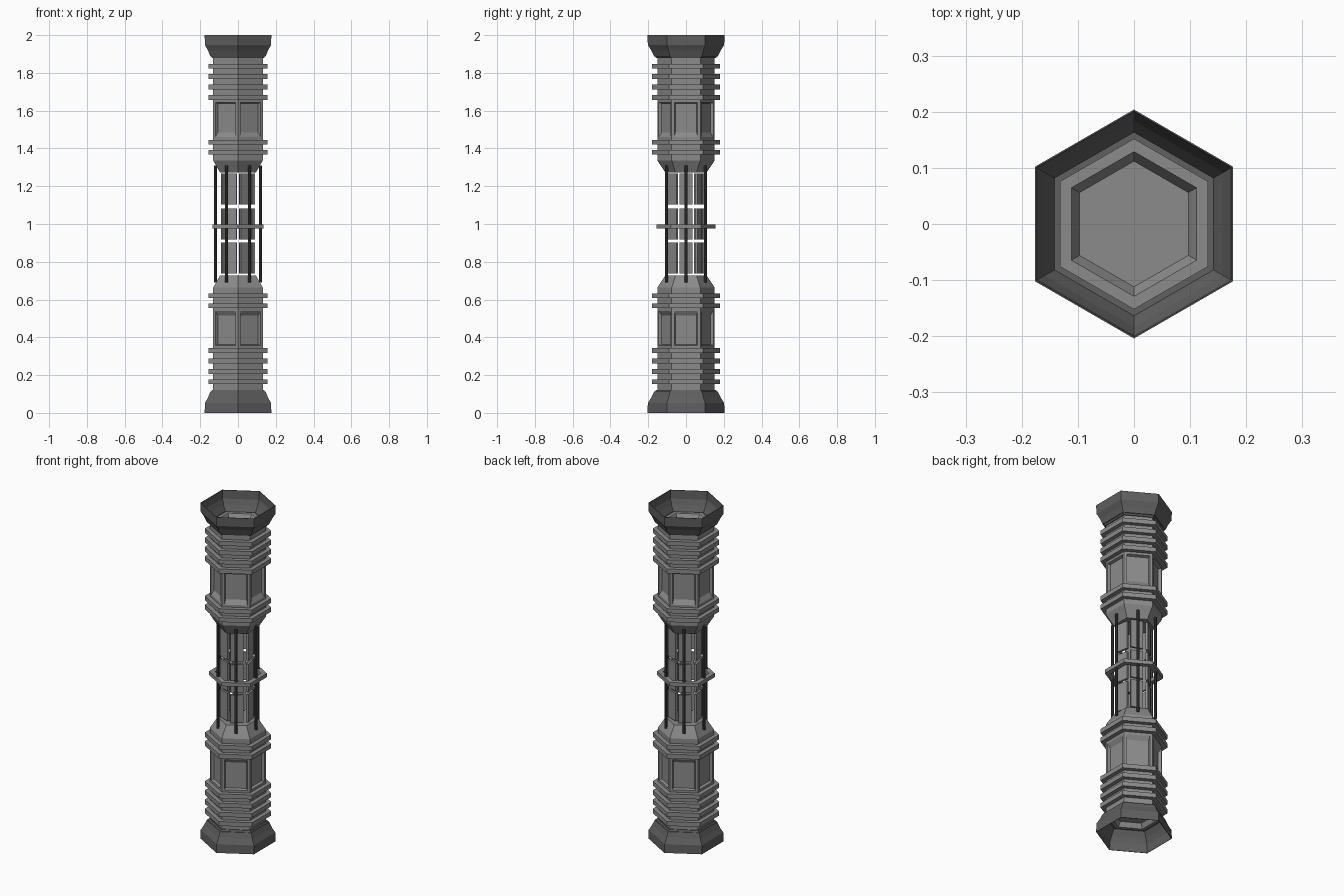
import bpy, bmesh, math
from mathutils import Matrix, Vector

if "Cube" in bpy.data.objects:
    bpy.data.objects.remove(bpy.data.objects["Cube"])


def material(name, v):
    m = bpy.data.materials.new(name)
    m.diffuse_color = (v, v, v, 1)
    m.use_nodes = True
    m.node_tree.nodes["Principled BSDF"].inputs["Base Color"].default_value = m.diffuse_color
    return m


BODY = material("mid grey metal", 0.26)
DARK = material("dark grey metal", 0.115)
ROD = material("charcoal metal", 0.06)


def finish(bm, name, mat):
    bmesh.ops.recalc_face_normals(bm, faces=bm.faces[:])
    me = bpy.data.meshes.new(name)
    bm.to_mesh(me)
    bm.free()
    me.materials.append(mat)
    ob = bpy.data.objects.new(name, me)
    bpy.context.collection.objects.link(ob)
    return ob


def hex_lathe(profile, closed):
    """Six-sided sweep of (radius, z) points, corners on +-y."""
    bm = bmesh.new()
    rings = []
    for r, z in profile:
        rings.append([bm.verts.new((r * math.cos(math.radians(30 + 60 * i)),
                                    r * math.sin(math.radians(30 + 60 * i)), z)) for i in range(6)])
    pairs = list(zip(rings, rings[1:]))
    if closed:
        pairs.append((rings[-1], rings[0]))
    else:
        bm.faces.new(rings[0])
        bm.faces.new(rings[-1])
    for a, b in pairs:
        for i in range(6):
            j = (i + 1) % 6
            bm.faces.new((a[i], a[j], b[j], b[i]))
    bmesh.ops.recalc_face_normals(bm, faces=bm.faces[:])
    return bm


def mirror_z(bm, flip):
    if flip:
        for v in bm.verts:
            v.co.z = 2 - v.co.z


# body profile of the upper half: recessed end, fins, panel band, taper
R, FIN, T = 0.152, 0.18, 0.013
body_profile = [(0.112, 1.865), (0.129, 1.892), (R, 1.892)]
for z in (1.835, 1.78, 1.725, 1.67, 1.433, 1.38):
    body_profile += [(R, z + T), (FIN, z + T), (FIN, z - T), (R, z - T)]
body_profile += [(R, 1.337), (0.11, 1.273)]

cup_profile = [(0.204, 2.0), (0.202, 1.948), (0.158, 1.878), (0.148, 1.878),
               (0.148, 1.887), (0.169, 1.887), (0.198, 1.95), (0.201, 2.0)]

for label, flip in (("upper", False), ("lower", True)):
    # finned housing with sunken panels
    bm = hex_lathe(body_profile, False)
    band = [f for f in bm.faces if abs(f.calc_center_median().z - 1.5515) < 0.02
            and abs(f.normal.z) < 0.1]
    bmesh.ops.inset_individual(bm, faces=band, thickness=0.02, depth=0)
    bmesh.ops.inset_individual(bm, faces=band, thickness=0.007, depth=-0.016)
    for f in band:
        mid = f.calc_center_median().z
        for v in f.verts:
            if v.co.z < mid:
                v.co.z += 0.02
    mirror_z(bm, flip)
    finish(bm, label + "_housing", BODY)

    # flared end cup
    bm = hex_lathe(cup_profile, True)
    mirror_z(bm, flip)
    finish(bm, label + "_end_cup", DARK)

# middle collar
finish(hex_lathe([(0.157, 0.998), (0.157, 0.976), (0.125, 0.976), (0.125, 0.998)], True),
       "middle_collar", BODY)

# cage rods
for i in range(6):
    a = math.radians(60 * i)
    bm = bmesh.new()
    bmesh.ops.create_cone(bm, cap_ends=True, segments=8, radius1=0.008, radius2=0.008, depth=0.62,
                          matrix=Matrix.Translation((0.12 * math.cos(a), 0.12 * math.sin(a), 1.0)))
    finish(bm, "cage_rod_%d" % (i + 1), ROD)

# three tiers of inner plates
for t, z in enumerate((0.82, 1.0, 1.185)):
    bm = bmesh.new()
    for i in range(6):
        m = (Matrix.Rotation(math.radians(60 * i), 4, 'Z') @ Matrix.Translation((0.079, 0, z))
             @ Matrix.Rotation(math.radians(10), 4, 'Z') @ Matrix.Diagonal((0.012, 0.07, 0.166, 1)))
        bmesh.ops.create_cube(bm, size=1, matrix=m)
    finish(bm, "inner_plates_%d" % (t + 1), BODY)
